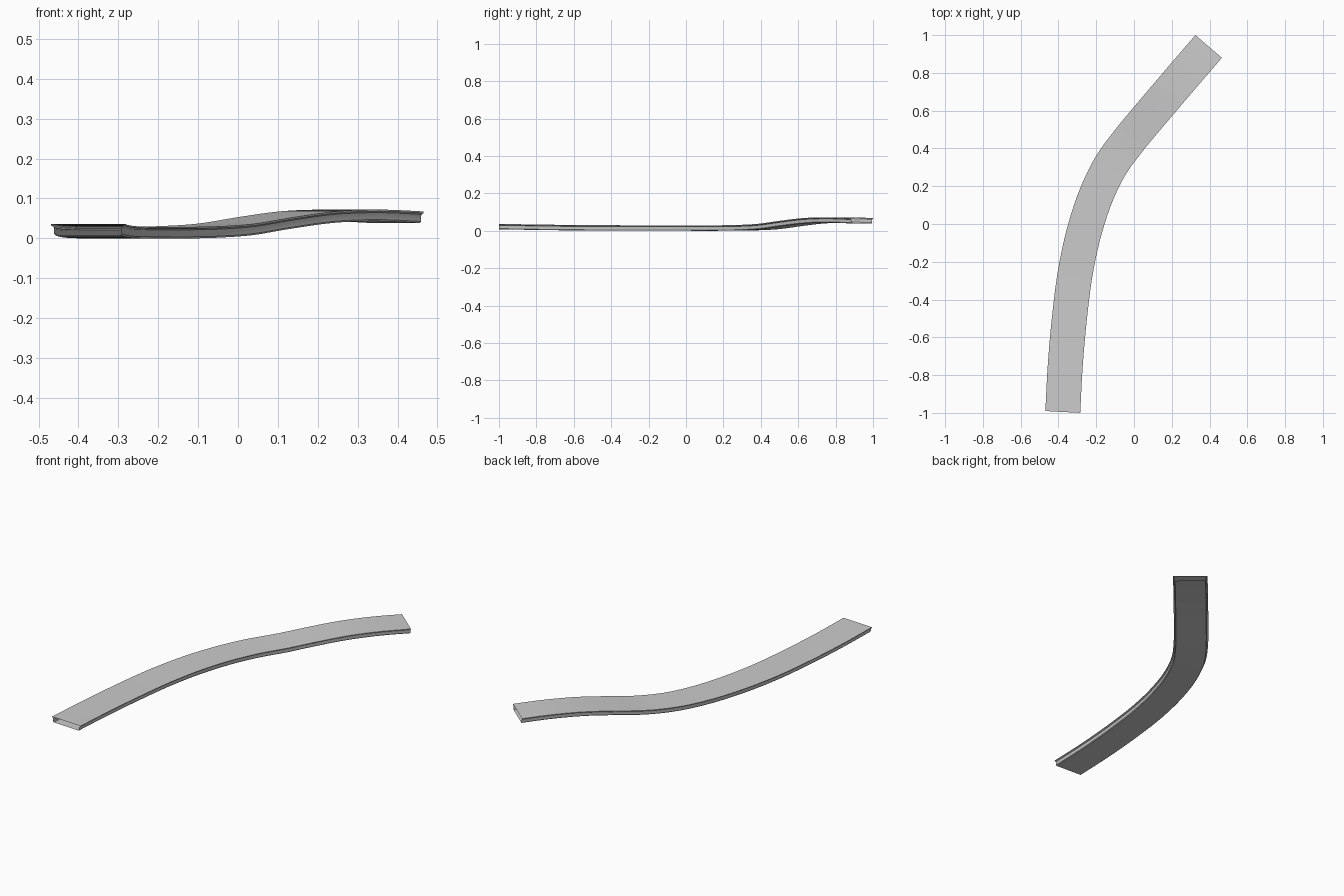
import bpy, bmesh
from mathutils import Vector

if "Cube" in bpy.data.objects:
    bpy.data.objects.remove(bpy.data.objects["Cube"])

# centre line of the deck surface (x, y, top z)
path = [Vector(p) for p in [
    (-0.377, -0.995, 0.0365), (-0.364, -0.75, 0.0325), (-0.342, -0.5, 0.0300),
    (-0.306, -0.23, 0.0290), (-0.258, -0.02, 0.0290), (-0.195, 0.165, 0.0290),
    (-0.123, 0.310, 0.0305), (-0.028, 0.441, 0.0370), (0.073, 0.563, 0.0535),
    (0.180, 0.689, 0.0680), (0.285, 0.812, 0.0720), (0.395, 0.940, 0.0675)]]

# half cross-section: (sideways, down), mirrored below
half = [(0.0925, 0.0), (0.0925, 0.004), (0.086, 0.0075),
        (0.0845, 0.011), (0.0845, 0.025), (0.081, 0.029)]
profile = half + [(-s, d) for s, d in reversed(half)]

STEPS = 6
START_DIR, END_DIR = Vector((0.052, 1, -0.016)), Vector((0.65, 0.76, -0.035))


def tangent(i):
    if i == 0:
        return START_DIR
    if i == len(path) - 1:
        return END_DIR
    a, b = path[i] - path[i - 1], path[i + 1] - path[i]
    la, lb = a.length, b.length
    return (a / la * lb + b / lb * la) / (la + lb)


def sample(i, t):
    p, q = path[i], path[i + 1]
    n = (q - p).length
    m0, m1 = tangent(i) * n, tangent(i + 1) * n
    pos = ((2*t**3 - 3*t**2 + 1) * p + (t**3 - 2*t**2 + t) * m0
           + (3*t**2 - 2*t**3) * q + (t**3 - t**2) * m1)
    d = ((6*t**2 - 6*t) * (p - q) + (3*t**2 - 4*t + 1) * m0
         + (3*t**2 - 2*t) * m1)
    return pos, Vector((d.y, -d.x, 0)).normalized()


# sweep the section along the path, leaving the two ends open
bm = bmesh.new()
rings = []
for k in range((len(path) - 1) * STEPS + 1):
    i = min(k // STEPS, len(path) - 2)
    pos, side = sample(i, k / STEPS - i)
    rings.append([bm.verts.new(pos + side * s - Vector((0, 0, d))) for s, d in profile])
n = len(profile)
for a, b in zip(rings, rings[1:]):
    for j in range(n):
        bm.faces.new((a[j], a[(j + 1) % n], b[(j + 1) % n], b[j]))
bmesh.ops.recalc_face_normals(bm, faces=bm.faces)
# outward check: the deck faces must point up
bm.normal_update()
deck = max(bm.faces, key=lambda f: f.calc_area() * abs(f.normal.z) + f.calc_center_median().z)
if deck.normal.z < 0:
    bmesh.ops.reverse_faces(bm, faces=bm.faces)

mesh = bpy.data.meshes.new("bridge_deck")
bm.to_mesh(mesh)
bm.free()
road = bpy.data.objects.new("bridge_deck", mesh)
bpy.context.collection.objects.link(road)
bpy.context.view_layer.objects.active = road
road.select_set(True)
bpy.ops.object.shade_smooth_by_angle(angle=0.6)
